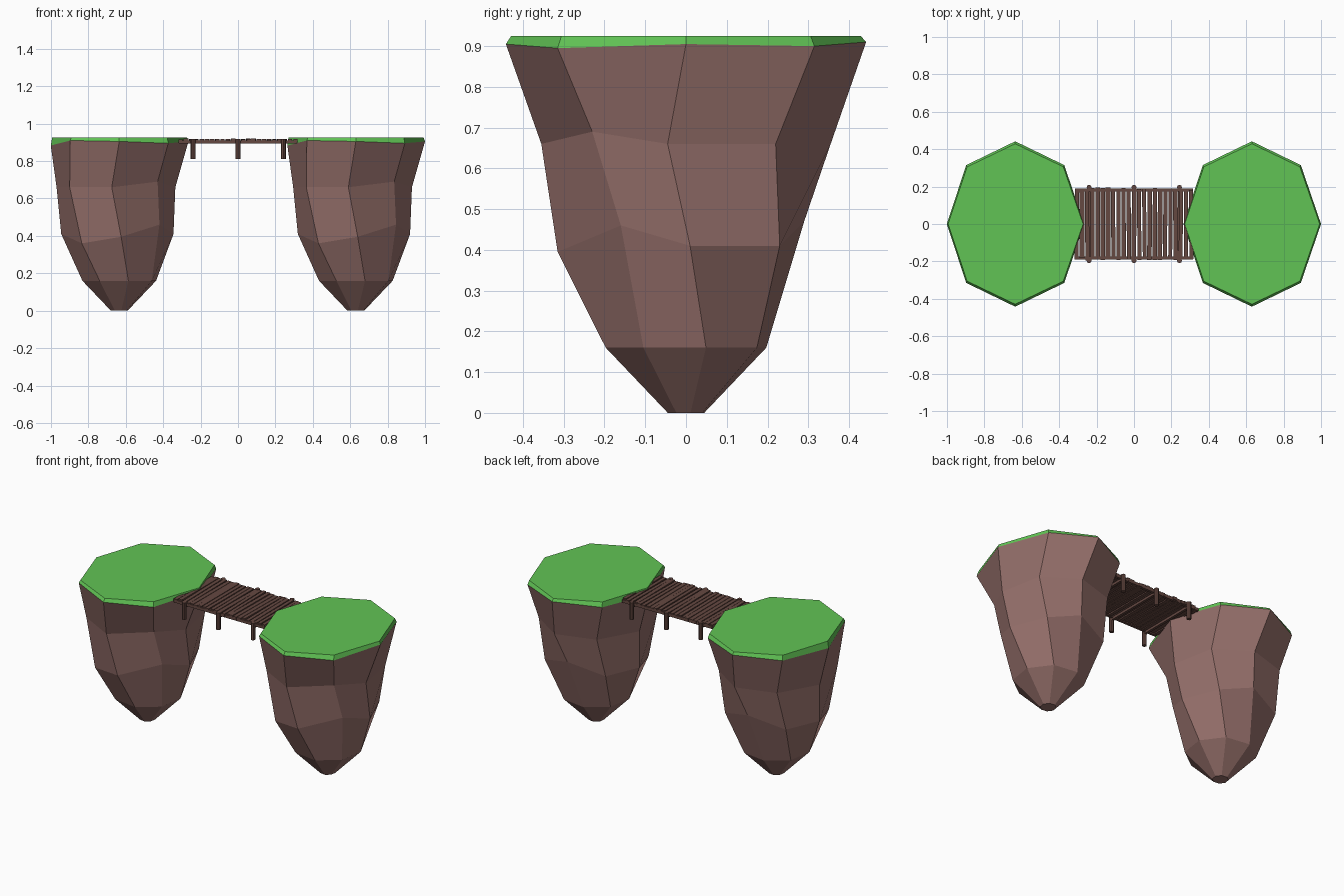
import bpy, bmesh, math, random
from mathutils import Matrix, Vector

if "Cube" in bpy.data.objects:
    bpy.data.objects.remove(bpy.data.objects["Cube"])

random.seed(4)


def material(name, rgb):
    m = bpy.data.materials.new(name)
    m.diffuse_color = (*rgb, 1)
    m.use_nodes = True
    m.node_tree.nodes["Principled BSDF"].inputs["Base Color"].default_value = m.diffuse_color
    return m


ROCK = material("rock", (0.31, 0.165, 0.15))
GRASS = material("grass", (0.12, 0.55, 0.09))
WOOD = material("wood", (0.13, 0.065, 0.053))


def finish(name, bm, mat):
    bmesh.ops.recalc_face_normals(bm, faces=bm.faces)
    me = bpy.data.meshes.new(name)
    bm.to_mesh(me)
    bm.free()
    me.materials.append(mat)
    ob = bpy.data.objects.new(name, me)
    bpy.context.collection.objects.link(ob)
    return ob


def loft(name, rings, mat, x):
    """Join equal-length point rings with quads and cap both ends."""
    bm = bmesh.new()
    loops = [[bm.verts.new((p[0] + x, p[1], p[2])) for p in r] for r in rings]
    for a, b in zip(loops, loops[1:]):
        for i in range(len(a)):
            j = (i + 1) % len(a)
            bm.faces.new((a[i], a[j], b[j], b[i]))
    bm.faces.new(loops[0])
    bm.faces.new(loops[-1])
    return finish(name, bm, mat)


def octagon(r, z, twist):
    return [(r * math.cos(math.radians(twist + 45 * i)),
             r * math.sin(math.radians(twist + 45 * i)), z) for i in range(8)]


def add_box(bm, centre, size, yaw=0.0, tilt=0.0):
    m = (Matrix.Translation(centre) @ Matrix.Rotation(yaw, 4, 'Z')
         @ Matrix.Rotation(tilt, 4, 'X') @ Matrix.Diagonal((*size, 1)))
    bmesh.ops.create_cube(bm, size=1, matrix=m)


# Irregular island rings, counter-clockwise from +x
rim = [(.37, 0, .905), (.262, .315, .90), (0, .442, .91), (-.262, .315, .895),
       (-.366, 0, .883), (-.262, -.315, .91), (0, -.442, .905), (.262, -.315, .895)]
shoulder = [(.30, -.045, .66), (.25, .22, .66), (.045, .355, .66), (-.20, .28, .66),
            (-.335, .045, .66), (-.265, -.235, .66), (-.04, -.355, .66), (.205, -.23, .69)]
waist = [(.29, .01, .41), (.20, .23, .41), (0, .29, .47), (-.22, .22, .41),
         (-.31, .01, .41), (-.20, -.24, .36), (.01, -.315, .395), (.215, -.16, .46)]
turf = [(x * .98, y * .97, .925) for x, y, z in rim]

# Two floating islands with grass caps
for side, x in (("left", -.635), ("right", .63)):
    loft(side + "_island_rock",
         [octagon(.046, 0, 14), octagon(.203, .16, 14), waist, shoulder, rim], ROCK, x)
    loft(side + "_island_grass", [rim, turf], GRASS, x)

# Bridge deck of uneven planks
bm = bmesh.new()
count = 23
for i in range(count):
    x = -.306 + .612 * i / (count - 1)
    add_box(bm, (x, random.uniform(-.005, .005), .908 + random.uniform(-.002, .002)),
            (random.uniform(.021, .026), random.uniform(.37, .385), .019),
            random.uniform(-.012, .012), random.uniform(-.01, .01))
finish("bridge_planks", bm, WOOD)

# Long side beams under the planks
bm = bmesh.new()
for s in (-1, 1):
    add_box(bm, (0, s * .182, .902), (.63, .016, .018))
finish("bridge_side_beams", bm, WOOD)

# Posts along both sides with cross beams between them
posts, beams = bmesh.new(), bmesh.new()
for x in (-.24, 0, .243):
    for s in (-1, 1):
        bmesh.ops.create_cone(posts, cap_ends=True, segments=8, radius1=.0135,
                              radius2=.0135, depth=.108,
                              matrix=Matrix.Translation((x, s * .196, .864)))
    add_box(beams, (x, 0, .890), (.016, .39, .016))
finish("bridge_posts", posts, WOOD)
finish("bridge_cross_beams", beams, WOOD)
